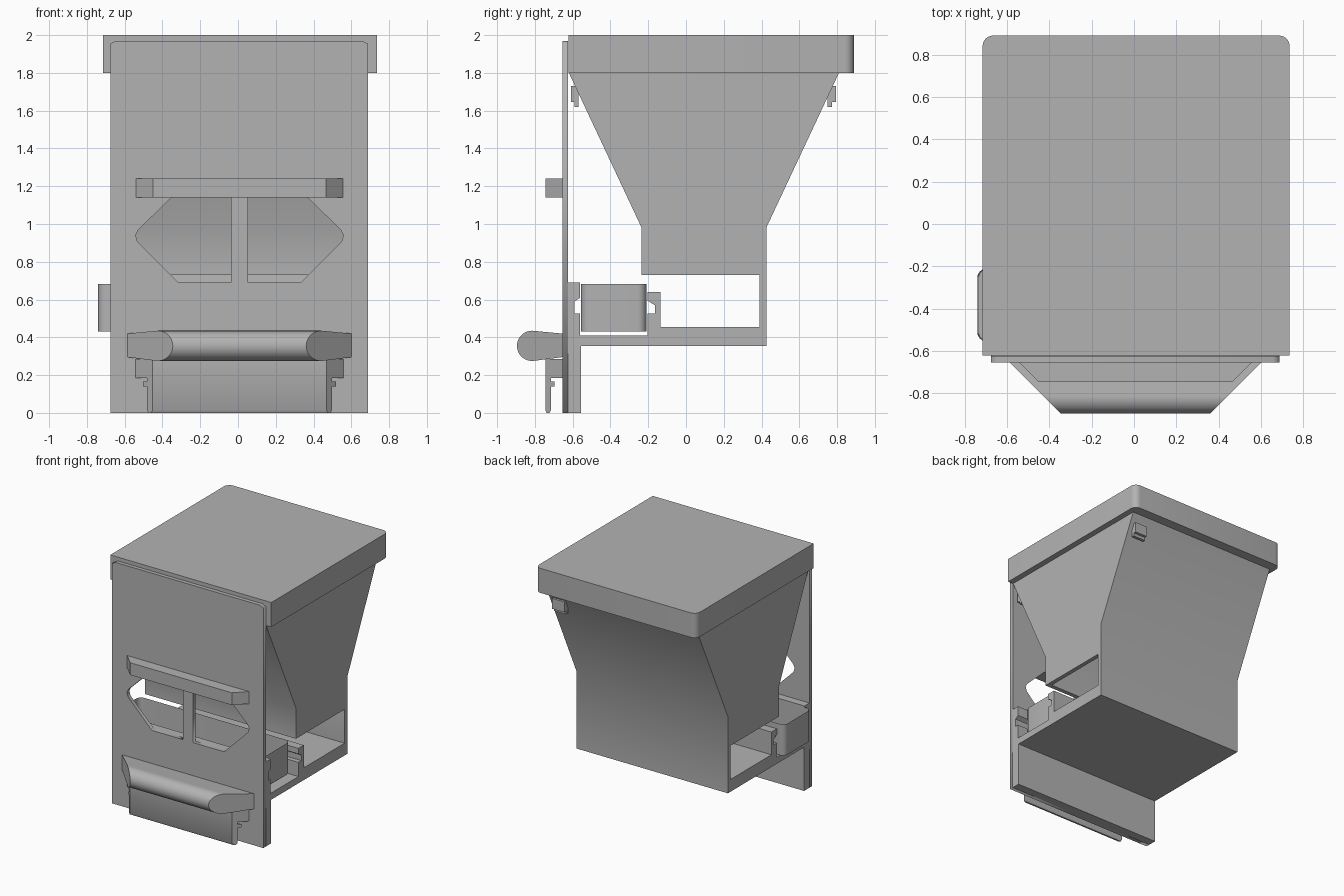
import bpy, bmesh
from math import sin, cos, radians

cube = bpy.data.objects.get("Cube")
if cube:
    bpy.data.objects.remove(cube, do_unlink=True)

grey = bpy.data.materials.new("matte grey")
grey.use_nodes = True
grey.diffuse_color = (0.45, 0.45, 0.45, 1)
grey.node_tree.nodes["Principled BSDF"].inputs["Base Color"].default_value = grey.diffuse_color

LEFT, RIGHT, MID = -0.675, 0.687, 0.008
FRONT = -0.655
parts = []


def finish(name, bm):
    bmesh.ops.recalc_face_normals(bm, faces=bm.faces)
    mesh = bpy.data.meshes.new(name)
    bm.to_mesh(mesh)
    bm.free()
    mesh.materials.append(grey)
    ob = bpy.data.objects.new(name, mesh)
    bpy.context.collection.objects.link(ob)
    parts.append(ob)
    return ob


def loft(bm, ring_a, ring_b):
    """Closed prism between two matching rings; returns the second cap."""
    a = [bm.verts.new(p) for p in ring_a]
    b = [bm.verts.new(p) for p in ring_b]
    for i in range(len(a)):
        j = (i + 1) % len(a)
        bm.faces.new((a[i], a[j], b[j], b[i]))
    bm.faces.new(a[::-1])
    return bm.faces.new(b)


def across(name, profile, x0=LEFT, x1=RIGHT, mitre=False):
    """Extrude a (y, z) profile along x; mitred ends run in at 45 degrees."""
    def cut(y):
        return FRONT - y if mitre else 0
    bm = bmesh.new()
    loft(bm, [(x0 + cut(y), y, z) for y, z in profile],
         [(x1 - cut(y), y, z) for y, z in profile])
    return finish(name, bm)


def box(name, x0, x1, y0, y1, z0, z1, mitre=False):
    return across(name, [(y0, z0), (y1, z0), (y1, z1), (y0, z1)], x0, x1, mitre)


def rounded(x0, x1, y0, y1, r_front, r_back, steps=6):
    """Rectangle outline with rounded corners, counter-clockwise."""
    corners = [(x1, y1, -1, -1, r_back, 0), (x0, y1, 1, -1, r_back, 90),
               (x0, y0, 1, 1, r_front, 180), (x1, y0, -1, 1, r_front, 270)]
    pts = []
    for x, y, sx, sy, r, start in corners:
        if not r:
            pts.append((x, y))
            continue
        for i in range(steps + 1):
            a = radians(start + 90 * i / steps)
            pts.append((x + sx * r + r * cos(a), y + sy * r + r * sin(a)))
    return pts


# Front plate with two feeding windows either side of a mullion
half_window = [(0.045, 1.14), (0.36, 1.14), (0.535, 0.97), (0.55, 0.94),
               (0.54, 0.905), (0.325, 0.69), (0.045, 0.69)]
outline = [(LEFT, 0), (RIGHT, 0), (RIGHT, 1.955), (RIGHT - 0.03, 1.97),
           (LEFT + 0.03, 1.97), (LEFT, 1.955)]
curve = bpy.data.curves.new("front_plate", "CURVE")
curve.dimensions = "2D"
curve.fill_mode = "BOTH"
curve.extrude = 0.0155
for loop in (outline, [(MID + x, z) for x, z in half_window],
             [(MID - x, z) for x, z in half_window]):
    spline = curve.splines.new("POLY")
    spline.points.add(len(loop) - 1)
    for point, (x, z) in zip(spline.points, loop):
        point.co = (x, z, 0, 1)
    spline.use_cyclic_u = True
curve.materials.append(grey)
plate = bpy.data.objects.new("front_plate", curve)
plate.rotation_euler.x = radians(90)
plate.location.y = -0.6395
bpy.context.collection.objects.link(plate)

# Thick lower backing with the front tray rail
across("plate_backing", [(-0.625, 0), (-0.555, 0), (-0.555, 0.355), (-0.59, 0.355),
                         (-0.59, 0.59), (-0.56, 0.61), (-0.56, 0.69), (-0.625, 0.69)])
box("front_rail", LEFT, RIGHT, -0.59, -0.56, 0.41, 0.525)

# Floor, rear rail and back of the hopper in one folded sheet
across("floor_and_back", [(0.81, 1.8), (0.425, 0.98), (0.425, 0.355), (-0.59, 0.355),
                          (-0.59, 0.41), (-0.165, 0.41), (-0.165, 0.64), (-0.135, 0.64),
                          (-0.135, 0.455), (0.39, 0.455), (0.39, 0.99), (0.77, 1.8)])
box("rear_rail", LEFT, RIGHT, -0.203, -0.165, 0.41, 0.525)
across("rear_rail_catch", [(-0.165, 0.57), (-0.205, 0.595), (-0.205, 0.64), (-0.165, 0.64)])

# Hopper front and sides
across("hopper_front", [(-0.62, 1.8), (-0.235, 0.98), (-0.235, 0.73),
                        (-0.2, 0.73), (-0.2, 0.99), (-0.58, 1.8)])
side = [(-0.58, 1.8), (-0.2, 0.99), (-0.2, 0.73), (0.39, 0.73), (0.39, 0.99), (0.77, 1.8)]
across("hopper_side_right", side, LEFT, LEFT + 0.035)
across("hopper_side_left", side, RIGHT - 0.035, RIGHT)

# Small latch hooks below the lid
for name, wall, tip in (("front_hook", -0.57, -0.61), ("back_hook", 0.75, 0.795)):
    mid = (wall + tip) / 2
    across(name, [(wall, 1.62), (mid, 1.62), (mid, 1.645), (tip, 1.645),
                  (tip, 1.73), (wall, 1.73)], 0.54, 0.65)

# Lid
bm = bmesh.new()
lid = rounded(-0.715, 0.735, -0.622, 0.89, 0, 0.05)
loft(bm, [(x, y, 1.8) for x, y in lid], [(x, y, 2.0) for x, y in lid])
finish("lid", bm)

# Sliding tray with a hollow top
bm = bmesh.new()
tray = rounded(-0.74, 0.62, -0.555, -0.21, 0.045, 0.045)
top = loft(bm, [(x, y, 0.43) for x, y in tray], [(x, y, 0.683) for x, y in tray])
bmesh.ops.inset_region(bm, faces=[top], thickness=0.035)
bmesh.ops.inset_region(bm, faces=[top], thickness=0.006, depth=0)
for v in top.verts:
    v.co.z = 0.48
finish("tray", bm)

# Rain ledge over the windows
box("window_ledge", MID - 0.548, MID + 0.548, -0.745, FRONT, 1.14, 1.24, True)

# Rounded perch with mitred ends
nose = [(-0.815 + 0.08 * cos(radians(a)), 0.355 + 0.08 * sin(radians(a)))
        for a in range(80, 281, 10)]
across("perch", nose + [(FRONT, 0.295), (FRONT, 0.42)], MID - 0.593, MID + 0.593, True)

# Hanging apron and bracket below the perch
across("apron", [(FRONT, 0.285), (-0.745, 0.285), (-0.745, 0.015), (-0.737, 0),
                 (-0.723, 0), (-0.715, 0.015), (-0.715, 0.14), (-0.695, 0.14),
                 (-0.695, 0.165), (-0.715, 0.165), (-0.715, 0.185), (FRONT, 0.185)],
       MID - 0.55, MID + 0.55, True)

# Soft shading on curved surfaces, crisp edges elsewhere
bpy.ops.object.select_all(action="DESELECT")
for ob in parts:
    ob.select_set(True)
bpy.context.view_layer.objects.active = parts[0]
bpy.ops.object.shade_smooth_by_angle(angle=radians(30))
